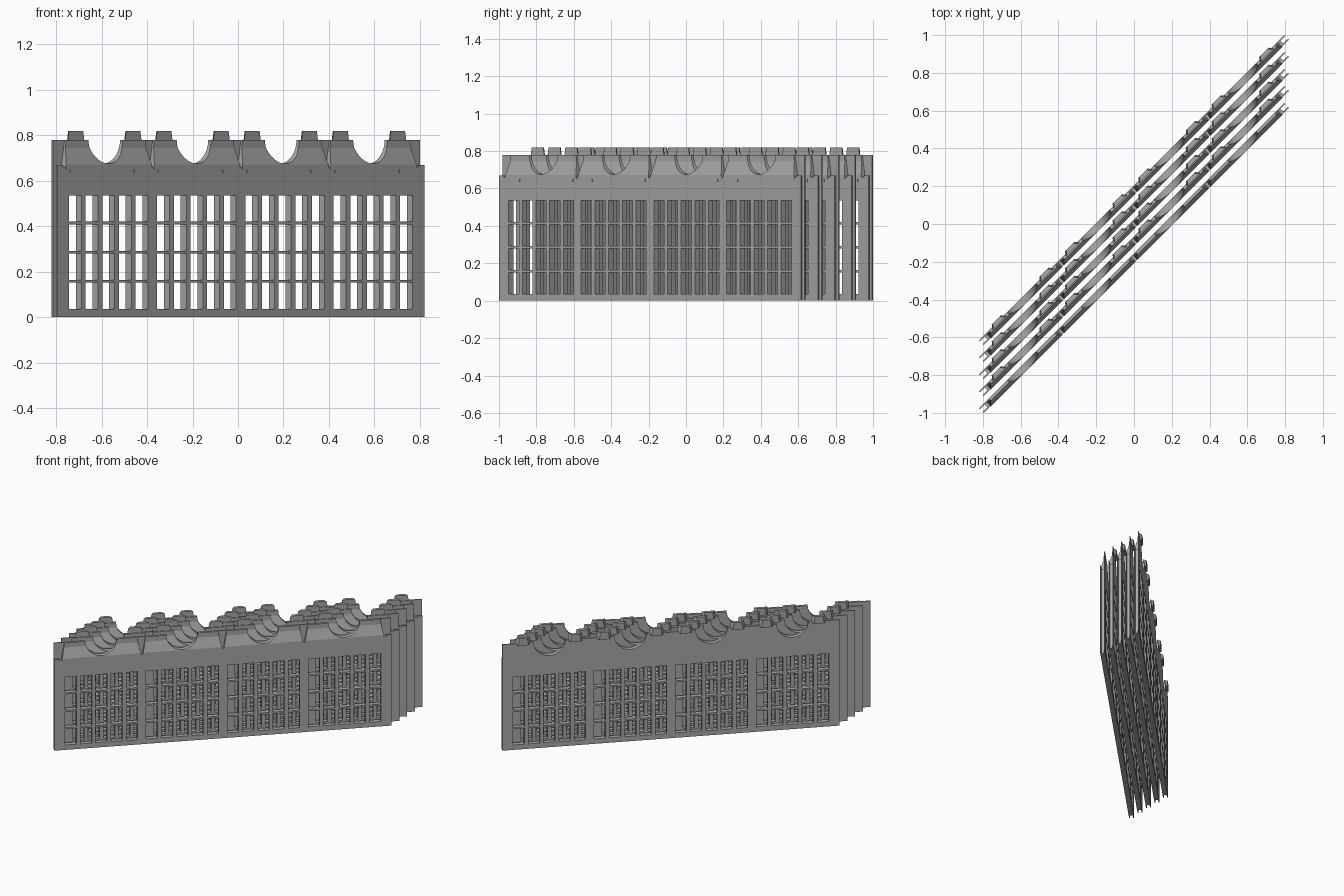
import bpy, bmesh, math
from mathutils import Matrix, Vector

if "Cube" in bpy.data.objects:
    bpy.data.objects.remove(bpy.data.objects["Cube"])

grey = bpy.data.materials.new("plain_grey")
grey.use_nodes = True
colour = (0.40, 0.40, 0.40, 1)
grey.diffuse_color = colour
grey.node_tree.nodes["Principled BSDF"].inputs["Base Color"].default_value = colour

# Panel space: x runs along the panel, -y is its front, z is up
HALF, T, SLOT = 1.142, 0.0175, 0.035
SKIN = 0.008
BODY_TOP, TOP = 0.66, 0.78
SEG = 0.549
CENTRES = [SEG * (i - 1.5) for i in range(4)]
SPACING = 0.09


def box(bm, x0, x1, y0, y1, z0, z1):
    size = Vector((x1 - x0, y1 - y0, z1 - z0))
    mid = Vector((x0 + x1, y0 + y1, z0 + z1)) / 2
    bmesh.ops.create_cube(bm, size=1, matrix=Matrix.Translation(mid) @ Matrix.Diagonal((*size, 1)))


def loft(bm, a, b):
    """Solid between two matching point loops."""
    va, vb = [bm.verts.new(p) for p in a], [bm.verts.new(p) for p in b]
    bm.faces.new(va)
    bm.faces.new(vb[::-1])
    for i in range(len(va)):
        j = (i + 1) % len(va)
        bm.faces.new((va[j], va[i], vb[i], vb[j]))


def finish(bm, name):
    bmesh.ops.recalc_face_normals(bm, faces=bm.faces)
    mesh = bpy.data.meshes.new(name)
    bm.to_mesh(mesh)
    bm.free()
    mesh.materials.append(grey)
    ob = bpy.data.objects.new(name, mesh)
    bpy.context.collection.objects.link(ob)
    return ob


def make_lattice():
    """Thick wall with four groups of five by four window openings."""
    bm = bmesh.new()
    xs, zs = [-HALF + SLOT], [0]
    for c in CENTRES:
        for k in range(5):
            m = c + 0.1035 * (k - 2)
            xs += [m - 0.0385, m + 0.0385]
    xs.append(HALF - SLOT)
    for r in range(4):
        m = 0.094 + 0.128 * r
        zs += [m - 0.058, m + 0.058]
    zs.append(BODY_TOP)
    grid = [[bm.verts.new((x, -T, z)) for z in zs] for x in xs]
    for i in range(len(xs) - 1):
        for j in range(len(zs) - 1):
            if not (i % 2 and j % 2):
                bm.faces.new((grid[i][j], grid[i + 1][j], grid[i + 1][j + 1], grid[i][j + 1]))
    out = bmesh.ops.extrude_face_region(bm, geom=bm.faces[:])
    for v in out["geom"]:
        if isinstance(v, bmesh.types.BMVert):
            v.co.y = T
    # twin skins leave a groove at each end
    for s in (-1, 1):
        a, b = sorted((s * HALF, s * (HALF - SLOT)))
        box(bm, a, b, -T, -T + SKIN, 0, BODY_TOP + 0.01)
        box(bm, a, b, T - SKIN, T, 0, BODY_TOP)
    # hanging tabs beside each joint
    for c in CENTRES:
        for s in (-1, 1):
            m = c + s * 0.2
            box(bm, m - 0.04, m + 0.04, -T - 0.003, -T + 0.001, 0.635, BODY_TOP + 0.005)
    return finish(bm, "window_wall")


def make_crest():
    """Thin upper plate with a sloping shoulder block per bay."""
    bm = bmesh.new()
    box(bm, -HALF, HALF, T - SKIN, T, BODY_TOP, TOP)
    shoulder = [(T - SKIN / 2, BODY_TOP - 0.01, 0), (-T - 0.003, BODY_TOP - 0.01, 0),
                (-T - 0.003, BODY_TOP + 0.012, 0.002), (0.0, 0.745, 0.018),
                (0.0, TOP, 0.022), (T - SKIN / 2, TOP, 0.022)]
    for c in CENTRES:
        h = SEG / 2 - 0.006
        loft(bm, [(c - h + d, y, z) for y, z, d in shoulder],
             [(c + h - d, y, z) for y, z, d in shoulder])
    return finish(bm, "crest")


def make_cutter():
    bm = bmesh.new()
    for c in CENTRES:
        m = Matrix.Translation((c, 0, TOP + 0.002)) @ Matrix.Rotation(math.pi / 2, 4, "X")
        bmesh.ops.create_cone(bm, cap_ends=True, segments=40, radius1=0.107, radius2=0.107,
                              depth=0.2, matrix=m)
    ob = finish(bm, "notch_cutter")
    ob.hide_render = True
    ob.hide_viewport = True
    ob.display_type = "WIRE"
    return ob


def make_lugs():
    """Tapered lugs standing on both sides of every notch."""
    bm = bmesh.new()
    for c in CENTRES:
        for s in (-1, 1):
            m = c + s * 0.178
            def ring(z, h):
                return [(m - h, 0.006, z), (m + h, 0.006, z),
                        (m + h - 0.018, 0.029, z), (m - h + 0.018, 0.029, z)]
            loft(bm, ring(TOP - 0.012, 0.053), ring(0.82, 0.044))
    return finish(bm, "lugs")


wall, crest, cutter, lugs = make_lattice(), make_crest(), make_cutter(), make_lugs()

# Cut the notches, then bake the result so it can be shared
cut = crest.modifiers.new("notches", "BOOLEAN")
cut.operation, cut.solver, cut.object = "DIFFERENCE", "EXACT", cutter
cut.use_self = True
cutter.hide_viewport = False
bpy.context.view_layer.update()
graph = bpy.context.evaluated_depsgraph_get()
baked = bpy.data.meshes.new_from_object(crest.evaluated_get(graph))
crest.modifiers.clear()
crest.data = baked
bpy.data.objects.remove(cutter)

# Five parallel panels on the diagonal; the foremost has no lugs
for k in range(5):
    place = Matrix.Translation((0, SPACING * (k - 2), 0)) @ Matrix.Rotation(math.pi / 4, 4, "Z")
    for part in (wall, crest, lugs):
        if part is lugs and k == 0:
            continue
        ob = bpy.data.objects.new(f"panel_{k + 1}_{part.name}", part.data)
        ob.matrix_world = place
        bpy.context.collection.objects.link(ob)
for part in (wall, crest, lugs):
    bpy.data.objects.remove(part)
